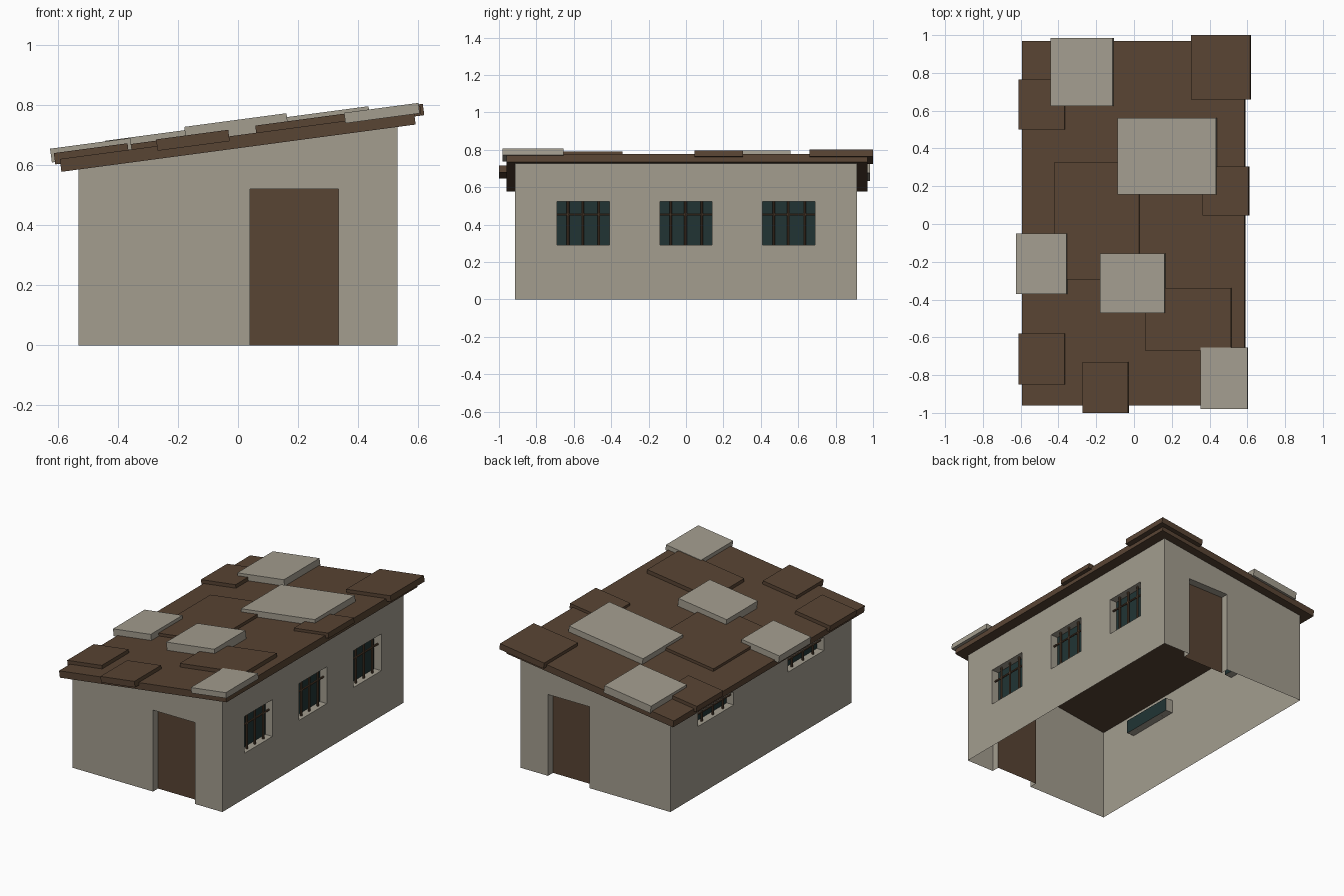
import bpy, bmesh, math
from mathutils import Matrix, Vector

if "Cube" in bpy.data.objects:
    bpy.data.objects.remove(bpy.data.objects["Cube"], do_unlink=True)


def material(name, rgb):
    m = bpy.data.materials.new(name)
    m.use_nodes = True
    m.diffuse_color = (*rgb, 1)
    m.node_tree.nodes["Principled BSDF"].inputs["Base Color"].default_value = (*rgb, 1)
    return m


PLASTER = material("pale plaster", (0.367, 0.337, 0.275))
WOOD = material("brown wood", (0.098, 0.058, 0.033))
GLASS = material("dark teal glass", (0.015, 0.034, 0.034))

HX, HY = 0.53, 0.915          # wall half sizes
DEPTH = 0.05                  # door and window recess
EAVE = 0.6555                 # roof underside height at the centre
SLOPE = math.atan(0.1335)
COS, SIN = math.cos(SLOPE), math.sin(SLOPE)
SLAB = 0.043


def new_object(name, bm, mats):
    mesh = bpy.data.meshes.new(name)
    bm.to_mesh(mesh)
    bm.free()
    for m in mats:
        mesh.materials.append(m)
    ob = bpy.data.objects.new(name, mesh)
    bpy.context.collection.objects.link(ob)
    return ob


def add_box(bm, lo, hi, matrix=Matrix()):
    lo, hi = Vector(lo), Vector(hi)
    size = Matrix.Diagonal((*(hi - lo), 1))
    bmesh.ops.create_cube(bm, size=1, matrix=matrix @ Matrix.Translation((lo + hi) / 2) @ size)


def box(name, lo, hi, mat, matrix=Matrix()):
    bm = bmesh.new()
    add_box(bm, lo, hi, matrix)
    return new_object(name, bm, [mat])


def roof_z(x):
    return EAVE + x * math.tan(SLOPE)


# Wall prism with a sloping top
bm = bmesh.new()
profile = [(-HX, 0), (HX, 0), (HX, roof_z(HX)), (-HX, roof_z(-HX))]
front = bm.faces.new([bm.verts.new((x, -HY, z)) for x, z in profile])
ext = bmesh.ops.extrude_face_region(bm, geom=[front], use_keep_orig=True)
bmesh.ops.translate(bm, vec=(0, 2 * HY, 0),
                    verts=[g for g in ext["geom"] if isinstance(g, bmesh.types.BMVert)])
bmesh.ops.recalc_face_normals(bm, faces=bm.faces)
walls = new_object("walls", bm, [PLASTER, WOOD, GLASS])

# Openings: (side, centre y, half width, bottom, top)
windows = [(1, y, 0.14, 0.29, 0.525) for y in (-0.55, 0, 0.55)]
windows += [(-1, y, 0.18, 0.44, 0.525) for y in (-0.455, 0.455)]

bm = bmesh.new()
for side in (-1, 1):
    ys = sorted((side * (HY - DEPTH), side * (HY + DEPTH)))
    add_box(bm, (0.04, ys[0], -0.1), (0.335, ys[1], 0.52))
for side, y, w, z0, z1 in windows:
    xs = sorted((side * (HX - DEPTH), side * (HX + DEPTH)))
    add_box(bm, (xs[0], y - w, z0), (xs[1], y + w, z1))
cutter = new_object("opening_cutter", bm, [PLASTER])
cutter.hide_render = True

cut = walls.modifiers.new("openings", "BOOLEAN")
cut.operation = "DIFFERENCE"
cut.solver = "EXACT"
cut.object = cutter
bpy.context.view_layer.objects.active = walls
bpy.ops.object.modifier_apply(modifier=cut.name)
bpy.data.objects.remove(cutter, do_unlink=True)

# Open the shell at floor and ceiling, colour the recessed doors and glass
bm = bmesh.new()
bm.from_mesh(walls.data)
spare = []
for f in bm.faces:
    c, n = f.calc_center_median(), f.normal
    f.material_index = 0
    if n.z < -0.9 and c.z < 0.01 or n.z > 0.9 and c.z > 0.55:
        spare.append(f)
    elif abs(n.y) > 0.9 and abs(abs(c.y) - HY + DEPTH) < 0.002:
        f.material_index = 1
    elif abs(n.x) > 0.9 and abs(abs(c.x) - HX + DEPTH) < 0.002:
        f.material_index = 2
bmesh.ops.delete(bm, geom=spare, context="FACES")
bm.to_mesh(walls.data)
bm.free()

# Window bars
for i, (side, y, w, z0, z1) in enumerate(windows):
    bm = bmesh.new()
    x = side * (HX - 0.025)
    for k in (-0.58, -0.02, 0.6):
        bar = Matrix.Translation((x, y + k * w, (z0 + z1) / 2))
        bmesh.ops.create_cone(bm, cap_ends=True, segments=8, radius1=0.007, radius2=0.007,
                              depth=z1 - z0, matrix=bar)
    bar = Matrix.Translation((x, y, z0 + 0.7 * (z1 - z0))) @ Matrix.Rotation(math.pi / 2, 4, "X")
    bmesh.ops.create_cone(bm, cap_ends=True, segments=8, radius1=0.006, radius2=0.006,
                          depth=2 * w, matrix=bar)
    new_object(f"window_bars_{i + 1}", bm, [WOOD])

# Tilted roof slab and the sheets lying on it
TILT = Matrix.Translation((0, 0, EAVE)) @ Matrix.Rotation(-SLOPE, 4, "Y")


def roof_sheet(name, x0, x1, y0, y1, bottom, top, mat):
    shift = (bottom + top) / 2 * SIN
    box(name, ((x0 + shift) / COS, y0, bottom), ((x1 + shift) / COS, y1, top), mat, TILT)


roof_sheet("roof_slab", -0.59, 0.588, -0.96, 0.97, 0, SLAB, WOOD)

brown = [(-0.61, -0.365, -0.85, -0.58, 0.022), (-0.61, -0.365, 0.5, 0.765, 0.022),
         (-0.27, -0.03, -1.0, -0.73, 0.022), (0.305, 0.617, 0.66, 1.0, 0.022),
         (0.365, 0.608, 0.045, 0.305, 0.017), (-0.42, 0.03, -0.295, 0.325, 0.018),
         (0.06, 0.515, -0.67, -0.34, 0.024)]
pale = [(-0.44, -0.11, 0.625, 0.985, 0.04), (-0.085, 0.437, 0.155, 0.56, 0.038),
        (-0.622, -0.355, -0.37, -0.05, 0.038), (-0.175, 0.165, -0.47, -0.155, 0.051),
        (0.355, 0.602, -0.98, -0.655, 0.027)]
for label, sheets, mat, sink in (("brown", brown, WOOD, 0.016), ("pale", pale, PLASTER, 0.008)):
    for i, (x0, x1, y0, y1, top) in enumerate(sheets):
        roof_sheet(f"{label}_roof_sheet_{i + 1}", x0, x1, y0, y1, SLAB - sink, SLAB + top, mat)
